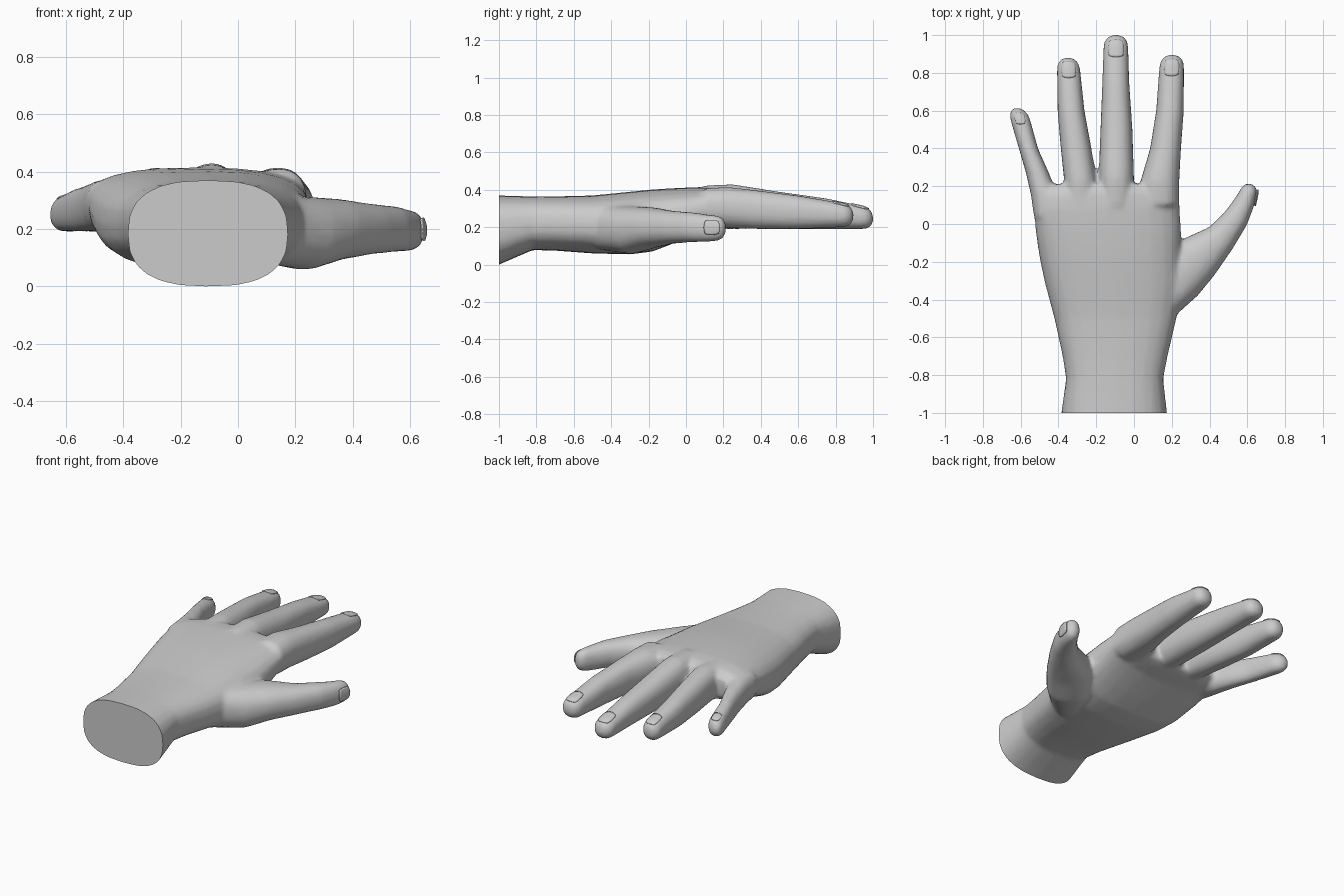
import bpy, bmesh, math
from mathutils import Vector

if "Cube" in bpy.data.objects:
    bpy.data.objects.remove(bpy.data.objects["Cube"])

SIDES = 24
skin = bpy.data.materials.new("light grey")
skin.diffuse_color = (0.6, 0.6, 0.6, 1)
skin.use_nodes = True
skin.node_tree.nodes["Principled BSDF"].inputs["Base Color"].default_value = skin.diffuse_color


def loft(bm, rings, power=2.3, tip=0.0):
    """Skin closed rings (centre, sideways axis, half width, half height)."""
    rings = list(rings)
    if tip:  # rounded end
        c, u, w, h = rings[-1]
        d = (c - rings[-2][0]).normalized()
        for a in (25, 48, 68, 82):
            s = math.cos(math.radians(a)) ** 0.8
            rings.append((c + d * tip * math.sin(math.radians(a)), u, w * s, h * s))
    loops = []
    for c, u, w, h in rings:
        loop = []
        for i in range(SIDES):
            a = 2 * math.pi * i / SIDES
            p = math.copysign(abs(math.cos(a)) ** (2 / power), math.cos(a))
            q = math.copysign(abs(math.sin(a)) ** (2 / power), math.sin(a))
            loop.append(bm.verts.new(c + u * w * p + Vector((0, 0, h * q))))
        loops.append(loop)
    for a, b in zip(loops, loops[1:]):
        for i in range(SIDES):
            j = (i + 1) % SIDES
            bm.faces.new((a[i], a[j], b[j], b[i]))
    bm.faces.new(loops[0])
    bm.faces.new(loops[-1])


def across(rows):
    """Rows of y, left, right, bottom, top become rings across the hand."""
    return [(Vector(((l + r) / 2, y, (b + t) / 2)), Vector((1, 0, 0)),
             (r - l) / 2, (t - b) / 2) for y, l, r, b, t in rows]


bm = bmesh.new()

# wrist and palm (starts beyond the wrist cut)
loft(bm, across([
    (-1.06, -0.392, 0.182, -0.03, 0.372),
    (-1.0, -0.385, 0.175, 0.0, 0.37),
    (-0.82, -0.36, 0.155, 0.078, 0.365),
    (-0.7, -0.378, 0.178, 0.075, 0.365),
    (-0.5, -0.422, 0.225, 0.06, 0.37),
    (-0.3, -0.475, 0.25, 0.055, 0.39),
    (-0.18, -0.50, 0.25, 0.07, 0.402),
    (-0.05, -0.52, 0.25, 0.12, 0.41),
    (0.08, -0.53, 0.243, 0.175, 0.415),
    (0.16, -0.51, 0.238, 0.19, 0.41),
    (0.21, -0.44, 0.225, 0.21, 0.39)]), 2.6)

# four fingers
FINGERS = {
    "little": [(0.04, -0.53, -0.40, 0.20, 0.37), (0.15, -0.545, -0.405, 0.19, 0.37),
               (0.27, -0.572, -0.45, 0.19, 0.355), (0.4, -0.61, -0.508, 0.19, 0.34),
               (0.555, -0.655, -0.55, 0.19, 0.315)],
    "ring": [(0.1, -0.36, -0.21, 0.2, 0.41), (0.23, -0.37, -0.2, 0.195, 0.415),
             (0.4, -0.388, -0.225, 0.19, 0.395), (0.6, -0.405, -0.262, 0.19, 0.37),
             (0.82, -0.408, -0.285, 0.20, 0.33)],
    "middle": [(0.1, -0.17, -0.01, 0.2, 0.425), (0.25, -0.187, 0.0, 0.195, 0.43),
               (0.5, -0.178, -0.008, 0.19, 0.39), (0.75, -0.168, -0.025, 0.19, 0.355),
               (0.94, -0.162, -0.03, 0.19, 0.315)],
    "index": [(0.1, 0.04, 0.24, 0.2, 0.41), (0.23, 0.035, 0.24, 0.195, 0.415),
              (0.4, 0.085, 0.249, 0.19, 0.395), (0.6, 0.117, 0.264, 0.19, 0.37),
              (0.835, 0.134, 0.265, 0.2, 0.33)],
}
for rows in FINGERS.values():
    loft(bm, across(rows), 2.3, 0.062)

# thumb, swept along its own path
THUMB = [(0.10, -0.46, 0.2, 0.10, 0.12), (0.23, -0.29, 0.185, 0.14, 0.128),
         (0.335, -0.18, 0.198, 0.13, 0.108), (0.46, -0.075, 0.20, 0.085, 0.088),
         (0.54, 0.03, 0.2, 0.068, 0.08), (0.588, 0.12, 0.195, 0.054, 0.073),
         (0.605, 0.165, 0.195, 0.046, 0.068)]
path = [Vector(t[:3]) for t in THUMB]
rings = []
for i, t in enumerate(THUMB):
    d = path[min(i + 1, len(path) - 1)] - path[max(i - 1, 0)]
    rings.append((path[i], Vector((d.y, -d.x, 0)).normalized(), t[3], t[4]))
loft(bm, rings, 2.3, 0.05)

bmesh.ops.recalc_face_normals(bm, faces=bm.faces)
mesh = bpy.data.meshes.new("hand")
bm.to_mesh(mesh)
bm.free()
hand = bpy.data.objects.new("hand", mesh)
bpy.context.collection.objects.link(hand)
bpy.context.view_layer.objects.active = hand
hand.select_set(True)

# fuse into one skin, soften the joins, thin out the mesh
fuse = hand.modifiers.new("fuse", 'REMESH')
fuse.mode = 'VOXEL'
fuse.voxel_size = 0.013
soften = hand.modifiers.new("soften", 'SMOOTH')
soften.factor = 0.5
soften.iterations = 8
thin = hand.modifiers.new("thin", 'DECIMATE')
thin.ratio = 0.2
for name in ("fuse", "soften", "thin"):
    bpy.ops.object.modifier_apply(modifier=name)

# flat cut at the wrist
bm = bmesh.new()
bm.from_mesh(hand.data)
cut = bmesh.ops.bisect_plane(bm, geom=bm.verts[:] + bm.edges[:] + bm.faces[:],
                             plane_co=(0, -1, 0), plane_no=(0, -1, 0), clear_outer=True)
rim = [e for e in cut["geom_cut"] if isinstance(e, bmesh.types.BMEdge)]
bmesh.ops.holes_fill(bm, edges=rim, sides=0)
bmesh.ops.recalc_face_normals(bm, faces=bm.faces)
bm.to_mesh(hand.data)
bm.free()
hand.data.materials.clear()
hand.data.materials.append(skin)
bpy.ops.object.shade_smooth_by_angle(angle=math.radians(50))


def nail(name, centre, side, along, half_w, half_l):
    """Rounded plate laid onto the skin."""
    bm = bmesh.new()
    bmesh.ops.create_grid(bm, x_segments=8, y_segments=8, size=1)
    for v in bm.verts:
        x, y = v.co.x, v.co.y
        p = x * math.sqrt(1 - 0.3 * y * y)
        q = y * math.sqrt(1 - 0.3 * x * x)
        v.co = Vector(centre) + Vector(side) * p * half_w + Vector(along) * q * half_l
    me = bpy.data.meshes.new(name)
    bm.to_mesh(me)
    bm.free()
    me.materials.append(skin)
    me.shade_smooth()
    ob = bpy.data.objects.new(name, me)
    bpy.context.collection.objects.link(ob)
    wrap = ob.modifiers.new("wrap", 'SHRINKWRAP')
    wrap.target = hand
    wrap.offset = 0.004
    thick = ob.modifiers.new("thick", 'SOLIDIFY')
    thick.thickness = 0.006


# nails
for name, x, y, z, w in (("little", -0.605, 0.565, 0.32, 0.036), ("ring", -0.346, 0.825, 0.335, 0.048),
                         ("middle", -0.095, 0.935, 0.32, 0.05), ("index", 0.2, 0.835, 0.335, 0.048)):
    nail(name + "_nail", (x, y, z), (1, 0, 0), (0, 1, -0.2), w, 0.05 if w > 0.04 else 0.036)
nail("thumb_nail", (0.65, 0.14, 0.2), (0, 0, 1), (0.28, 0.96, 0), 0.042, 0.045)
